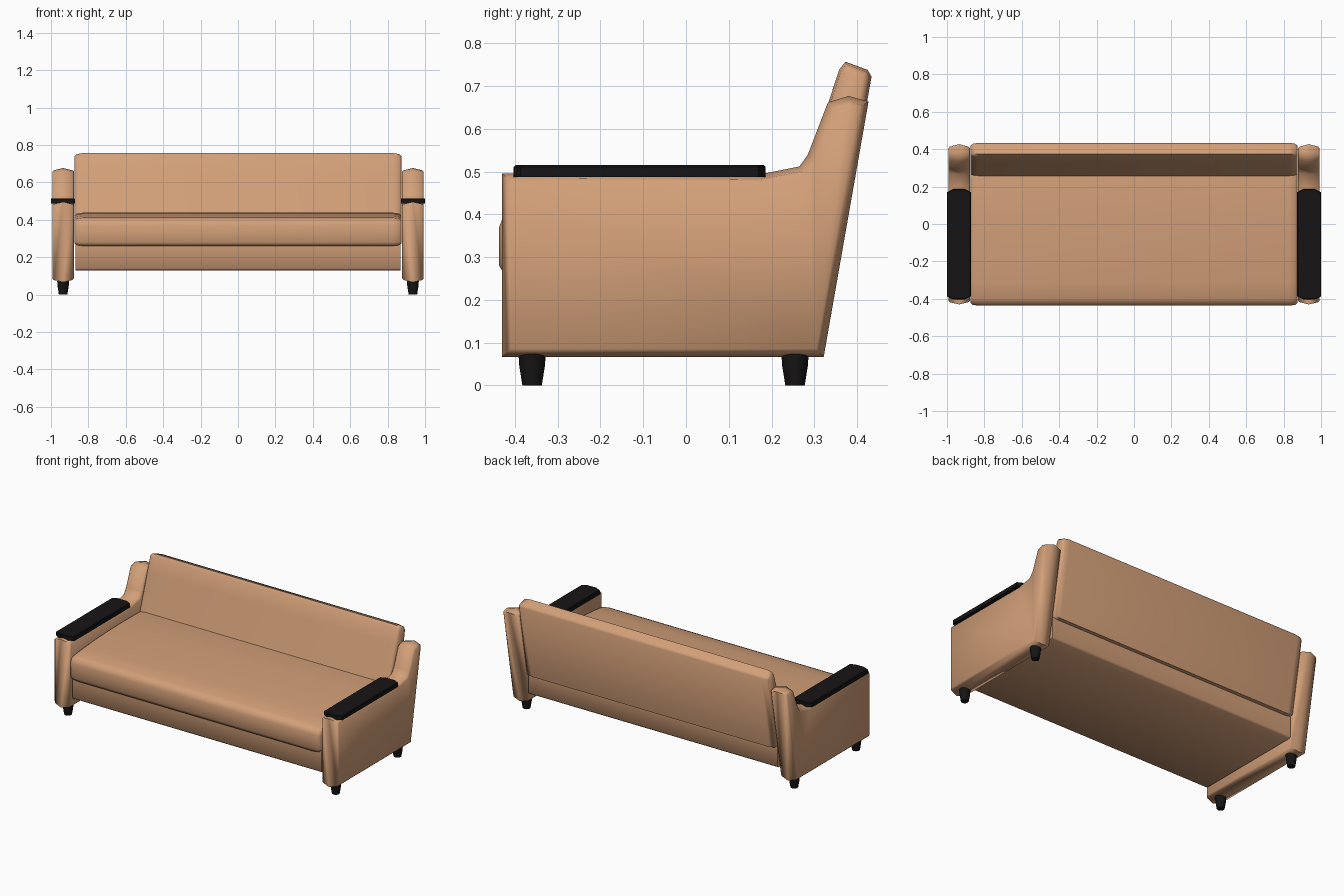
import bpy, bmesh, math
from mathutils import Vector

if "Cube" in bpy.data.objects:
    bpy.data.objects.remove(bpy.data.objects["Cube"])


def material(name, rgb):
    m = bpy.data.materials.new(name)
    m.diffuse_color = (*rgb, 1)
    m.use_nodes = True
    m.node_tree.nodes["Principled BSDF"].inputs["Base Color"].default_value = m.diffuse_color
    return m


TAN = material("tan_leather", (0.65, 0.35, 0.19))
BLACK = material("black_wood", (0.008, 0.007, 0.007))


def inset(profile, d):
    """Shrink a counter-clockwise outline by d with mitred corners."""
    pts = [Vector(p) for p in profile]
    out = []
    for i, p in enumerate(pts):
        a = (p - pts[i - 1]).normalized()
        b = (pts[(i + 1) % len(pts)] - p).normalized()
        na, nb = Vector((-a.y, a.x)), Vector((-b.y, b.x))
        out.append(p + (na + nb) / (1 + na.dot(nb)) * d)
    return out


def prism(name, profile, rows, place, mat, angle=50):
    """Loft an outline through rows of (distance, inset)."""
    bm = bmesh.new()
    rings = [[bm.verts.new(place(t, p.x, p.y)) for p in inset(profile, d)] for t, d in rows]
    n = len(profile)
    for r, s in zip(rings, rings[1:]):
        for i in range(n):
            j = (i + 1) % n
            bm.faces.new((r[i], r[j], s[j], s[i]))
    bm.faces.new(rings[0])
    bm.faces.new(rings[-1])
    bmesh.ops.recalc_face_normals(bm, faces=bm.faces)
    me = bpy.data.meshes.new(name)
    bm.to_mesh(me)
    bm.free()
    ob = bpy.data.objects.new(name, me)
    bpy.context.collection.objects.link(ob)
    me.materials.append(mat)
    bpy.ops.object.select_all(action='DESELECT')
    ob.select_set(True)
    bpy.context.view_layer.objects.active = ob
    bpy.ops.object.shade_smooth_by_angle(angle=math.radians(angle))
    return ob


def along_x(t, u, v):
    return (t, u, v)


# base box under the cushions
base = [(-0.41, 0.14), (-0.40, 0.13), (0.318, 0.13), (0.328, 0.14), (0.328, 0.27), (-0.41, 0.27)]
prism("base", base, [(-0.87, 0), (0.87, 0)], along_x, TAN)

# seat cushion with crowned top and rounded front
seat = [(-0.425, 0.26), (0.28, 0.26), (0.28, 0.432), (0.235, 0.437), (0.05, 0.438), (-0.15, 0.433),
        (-0.31, 0.421), (-0.40, 0.411), (-0.427, 0.398), (-0.437, 0.37), (-0.437, 0.28)]
soft = [(-0.873, 0.014), (-0.862, 0.005), (-0.83, 0), (0.83, 0), (0.862, 0.005), (0.873, 0.014)]
prism("seat_cushion", seat, soft, along_x, TAN, 60)

# reclined backrest cushion
back = [(0.20, 0.26), (0.352, 0.26), (0.434, 0.722), (0.425, 0.738), (0.373, 0.757),
        (0.358, 0.738), (0.331, 0.655), (0.256, 0.43)]
prism("backrest_cushion", back, soft, along_x, TAN, 60)

# arm side outline, pad outline
arm = [(-0.43, 0.066), (0.322, 0.066), (0.427, 0.664), (0.38, 0.677), (0.332, 0.662), (0.285, 0.54),
       (0.265, 0.512), (0.175, 0.494), (-0.43, 0.496)]
pad = [(-0.064, -0.387), (-0.032, -0.403), (0.032, -0.403), (0.064, -0.387),
       (0.064, 0.17), (0.032, 0.186), (-0.032, 0.186), (-0.064, 0.17)]
circle = [(0.032 * math.cos(a), 0.032 * math.sin(a)) for a in [k * math.tau / 12 for k in range(12)]]

for side, s in (("left", -1), ("right", 1)):
    # arm, thickest along its middle
    def arm_place(t, u, v, s=s):
        return (s * (0.935 + t), u, max(v, 0.066))
    prism(side + "_arm", arm, [(-0.058, 0.02), (-0.05, 0.012), (0, 0), (0.05, 0.012), (0.058, 0.02)],
          arm_place, TAN, 75)

    # dark arm pad
    prism(side + "_arm_pad", pad, [(0.488, 0), (0.511, 0), (0.515, 0.004)],
          lambda t, u, v, s=s: (s * 0.936 + u, v, t), BLACK, 30)

    # tapered legs
    for end, y in (("front", -0.36), ("rear", 0.255)):
        prism(f"{end}_{side}_leg", circle, [(0, 0.009), (0.045, 0.002), (0.075, 0)],
              lambda t, u, v, s=s, y=y: (s * 0.935 + u, y + v, t), BLACK)
